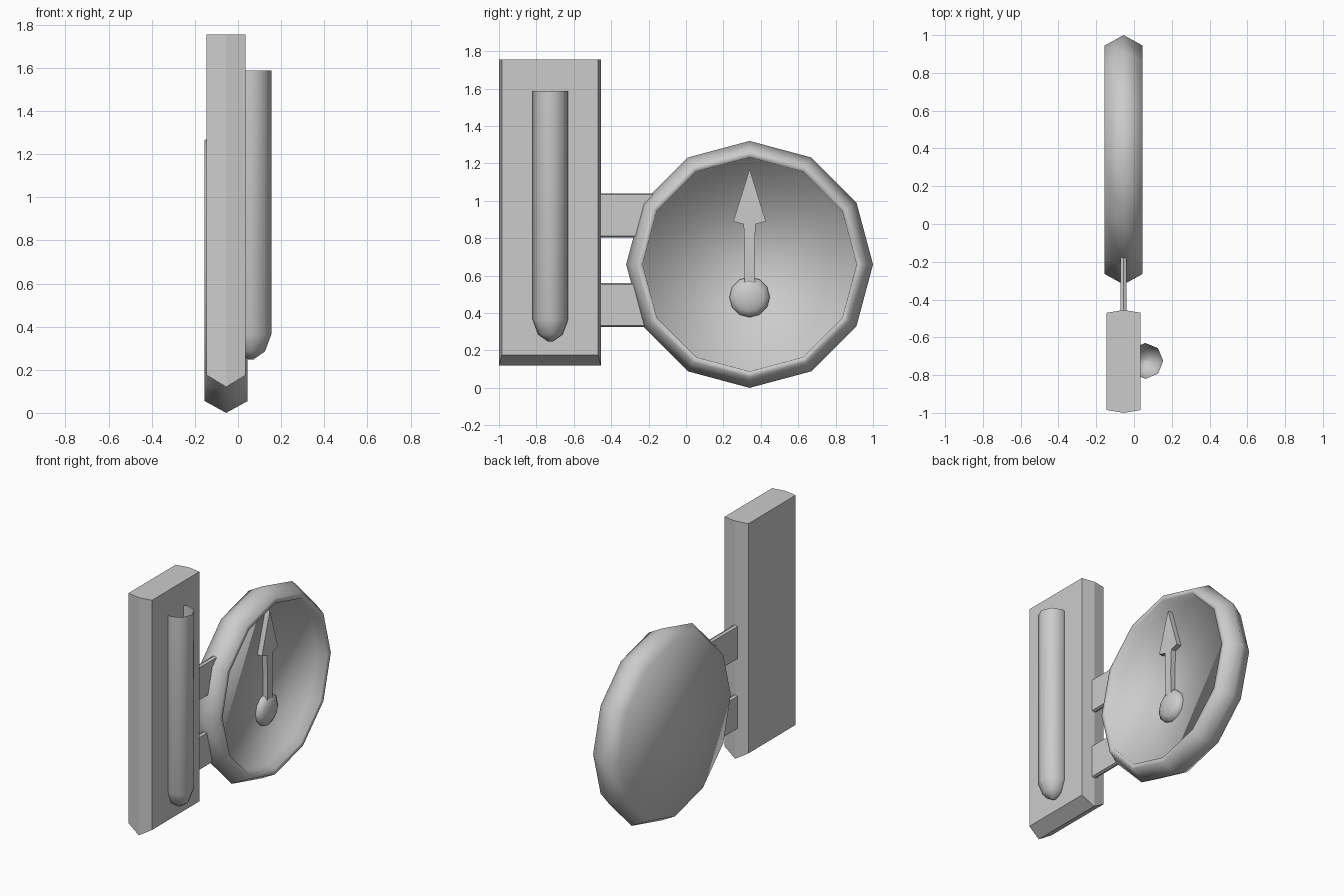
import bpy
import bmesh
from math import sin, cos, pi, radians

if "Cube" in bpy.data.objects:
    bpy.data.objects.remove(bpy.data.objects["Cube"])


def loft(name, rings, cap_start=True, cap_end=True, smooth=None):
    """Skin a list of equal-length point rings; smooth is an angle in degrees."""
    bm = bmesh.new()
    vs = [[bm.verts.new(p) for p in ring] for ring in rings]
    n = len(vs[0])
    for a, b in zip(vs, vs[1:]):
        for i in range(n):
            j = (i + 1) % n
            bm.faces.new((a[i], a[j], b[j], b[i]))
    if cap_start:
        bm.faces.new(vs[0][::-1])
    if cap_end:
        bm.faces.new(vs[-1])
    if cap_start and cap_end:
        bmesh.ops.recalc_face_normals(bm, faces=bm.faces)
    me = bpy.data.meshes.new(name)
    bm.to_mesh(me)
    bm.free()
    ob = bpy.data.objects.new(name, me)
    bpy.context.collection.objects.link(ob)
    if smooth:
        bpy.context.view_layer.objects.active = ob
        ob.select_set(True)
        bpy.ops.object.shade_smooth_by_angle(angle=radians(smooth))
        ob.select_set(False)
    return ob


def rect(x, y0, y1, z0, z1):
    return [(x, y0, z0), (x, y1, z0), (x, y1, z1), (x, y0, z1)]


def disc(x, r, y, z, n=12):
    return [(x, y + r * cos(2 * pi * i / n), z + r * sin(2 * pi * i / n)) for i in range(n)]


MID = -0.055

# Backing board with a ridge along its sides and bottom
loft("backing_board", [
    rect(-0.145, -0.985, -0.47, 0.175, 1.755),
    rect(MID, -1.0, -0.455, 0.12, 1.755),
    rect(0.035, -0.985, -0.47, 0.175, 1.755)])

# Half-sunk tube: rounded bottom, open top
tube = [(0.012, 0.248), (0.065, 0.285), (0.095, 0.365), (0.095, 1.588)]
loft("glass_tube", [
    [(0.06 + r * cos(pi * i / 4), -0.725 + r * sin(pi * i / 4), z) for i in range(8)]
    for r, z in tube], cap_end=False, smooth=60)

# Two connecting struts
for label, z0 in (("lower", 0.325), ("upper", 0.805)):
    loft(label + "_strut", [
        rect(MID - 0.016, -0.5, -0.15, z0 + 0.007, z0 + 0.228),
        rect(MID, -0.5, -0.15, z0, z0 + 0.235),
        rect(MID + 0.016, -0.5, -0.15, z0 + 0.007, z0 + 0.228)])

# Twelve-sided dial housing with recessed face
CY, CZ = 0.34, 0.66
FLOOR = -0.03
housing = [(-0.155, 0.605), (MID, 0.66), (0.045, 0.605), (0.045, 0.572), (FLOOR, 0.568)]
dial = loft("dial_housing", [disc(x, r, CY, CZ) for x, r in housing])
dial.data.polygons.foreach_set("use_smooth", [True] * len(dial.data.polygons))

# Arrow pointer
half = [(0.03, 0.48), (0.026, 0.72), (0.032, 0.875), (0.087, 0.89)]
outline = half + [(0, 1.17)] + [(-y, z) for y, z in reversed(half)]
loft("pointer", [[(x, CY + y, z) for y, z in outline] for x in (FLOOR - 0.01, 0.005)])

# Domed pointer hub
hub = [(FLOOR - 0.01, 0.108), (-0.01, 0.108), (0.012, 0.075), (0.022, 0.03)]
loft("pointer_hub", [disc(x, r, CY, 0.485) for x, r in hub], smooth=60)
